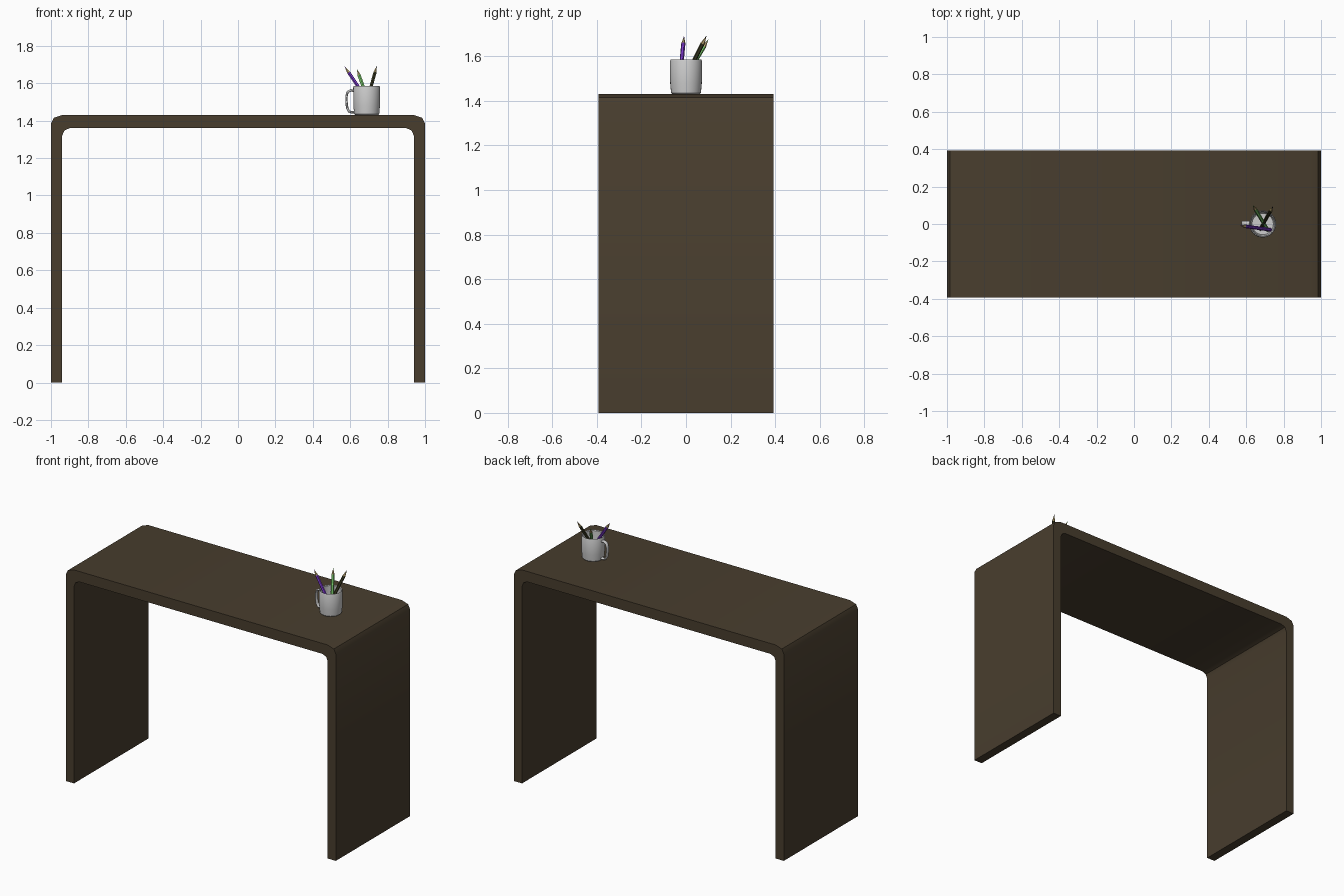
import bpy, bmesh
from math import pi, cos, sin, radians
from mathutils import Vector, Matrix

if "Cube" in bpy.data.objects:
    bpy.data.objects.remove(bpy.data.objects["Cube"])

TOP = 1.43
MUG_X = 0.688


def material(name, rgb):
    m = bpy.data.materials.new(name)
    m.diffuse_color = (*rgb, 1)
    m.use_nodes = True
    m.node_tree.nodes["Principled BSDF"].inputs["Base Color"].default_value = m.diffuse_color
    return m


def finish(name, bm, mats=(), angle=35):
    bmesh.ops.recalc_face_normals(bm, faces=bm.faces)
    me = bpy.data.meshes.new(name)
    bm.to_mesh(me)
    bm.free()
    ob = bpy.data.objects.new(name, me)
    bpy.context.collection.objects.link(ob)
    for m in mats:
        me.materials.append(m)
    if angle:
        bpy.ops.object.select_all(action='DESELECT')
        ob.select_set(True)
        bpy.context.view_layer.objects.active = ob
        bpy.ops.object.shade_smooth_by_angle(angle=radians(angle))
    return ob


# Desk: one bent slab, an upside-down U profile extruded in depth
half = [(0.94, 0), (0.94, 1.32), (0.928, 1.348), (0.9, 1.36)]
outer = [(0.94, TOP), (0.985, 1.415), (1.0, 1.385), (1.0, 0)]
loop = ([(-x, z) for x, z in reversed(half)] and
        outer + half + [(-x, z) for x, z in reversed(half)] +
        [(-x, z) for x, z in reversed(outer)])
bm = bmesh.new()
# outer ends at the foot, where the inner side starts
face = bm.faces.new([bm.verts.new((x, -0.393, z)) for x, z in loop])
ext = bmesh.ops.extrude_face_region(bm, geom=[face])
bmesh.ops.translate(bm, vec=(0, 0.786, 0),
                    verts=[g for g in ext['geom'] if isinstance(g, bmesh.types.BMVert)])
finish("desk", bm, [material("dark_wood", (0.065, 0.047, 0.027))])

# Mug body: lathed wall with a floor inside
prof = [(0, TOP), (0.06, TOP), (0.067, TOP + 0.006), (0.071, TOP + 0.05),
        (0.072, TOP + 0.148), (0.069, TOP + 0.155), (0.064, TOP + 0.15),
        (0.062, TOP + 0.05), (0.057, TOP + 0.014), (0, TOP + 0.012)]
bm = bmesh.new()
vs = [bm.verts.new((MUG_X + r, 0, z)) for r, z in prof]
es = [bm.edges.new(p) for p in zip(vs, vs[1:])]
bmesh.ops.spin(bm, geom=vs + es, cent=(MUG_X, 0, 0), axis=(0, 0, 1),
               angle=2 * pi, steps=32)
bmesh.ops.remove_doubles(bm, verts=bm.verts, dist=1e-4)
finish("mug", bm)

# Mug handle: flat oval section swept along a bent path
ctrl = [(0.622, 1.560), (0.603, 1.562), (0.586, 1.553), (0.580, 1.53),
        (0.580, 1.50), (0.584, 1.467), (0.594, 1.449), (0.608, 1.444), (0.624, 1.447)]
bm = bmesh.new()
rings = []
for i, (x, z) in enumerate(ctrl):
    a, b = ctrl[max(i - 1, 0)], ctrl[min(i + 1, len(ctrl) - 1)]
    t = Vector((b[0] - a[0], 0, b[1] - a[1])).normalized()
    n = Vector((t.z, 0, -t.x))
    rings.append([bm.verts.new(Vector((x, 0.003, z)) + n * 0.0065 * cos(k * pi / 5)
                               + Vector((0, 0.013 * sin(k * pi / 5), 0)))
                  for k in range(10)])
for r, s in zip(rings, rings[1:]):
    for k in range(10):
        bm.faces.new((r[k], r[(k + 1) % 10], s[(k + 1) % 10], s[k]))
bm.faces.new(rings[0])
bm.faces.new(rings[-1])
finish("mug_handle", bm, angle=60)

# Pencils: hexagonal shaft, bare wood cone, lead point
wood = material("bare_wood", (0.55, 0.42, 0.18))


def pencil(name, base, tip, rgb, lead):
    base, tip = Vector(base), Vector(tip)
    length = (tip - base).length
    prof = [(0.0095, 0), (0.0095, length - 0.04), (0.003, length - 0.012), (0.0006, length)]
    bm = bmesh.new()
    rings = [[bm.verts.new((r * cos(k * pi / 3), r * sin(k * pi / 3), h)) for k in range(6)]
             for r, h in prof]
    for i, (r, s) in enumerate(zip(rings, rings[1:])):
        for k in range(6):
            f = bm.faces.new((r[k], r[(k + 1) % 6], s[(k + 1) % 6], s[k]))
            f.material_index = i
    bm.faces.new(rings[0])
    bm.faces.new(rings[-1]).material_index = 2
    rot = (tip - base).to_track_quat('Z', 'Y').to_matrix().to_4x4()
    bm.transform(Matrix.Translation(base) @ rot)
    finish(name, bm, [material(name + "_paint", rgb), wood,
                      material(name + "_lead", lead)], angle=0)


pencil("purple_pencil", (0.73, -0.031, 1.452), (0.57, -0.009, 1.69),
       (0.2, 0.04, 0.6), (0.2, 0.04, 0.6))
pencil("green_pencil", (0.716, -0.034, 1.452), (0.636, 0.1, 1.675),
       (0.2, 0.6, 0.15), (0.2, 0.6, 0.15))
pencil("dark_pencil", (0.675, -0.028, 1.452), (0.742, 0.092, 1.692),
       (0.04, 0.04, 0.015), (0.02, 0.02, 0.02))
